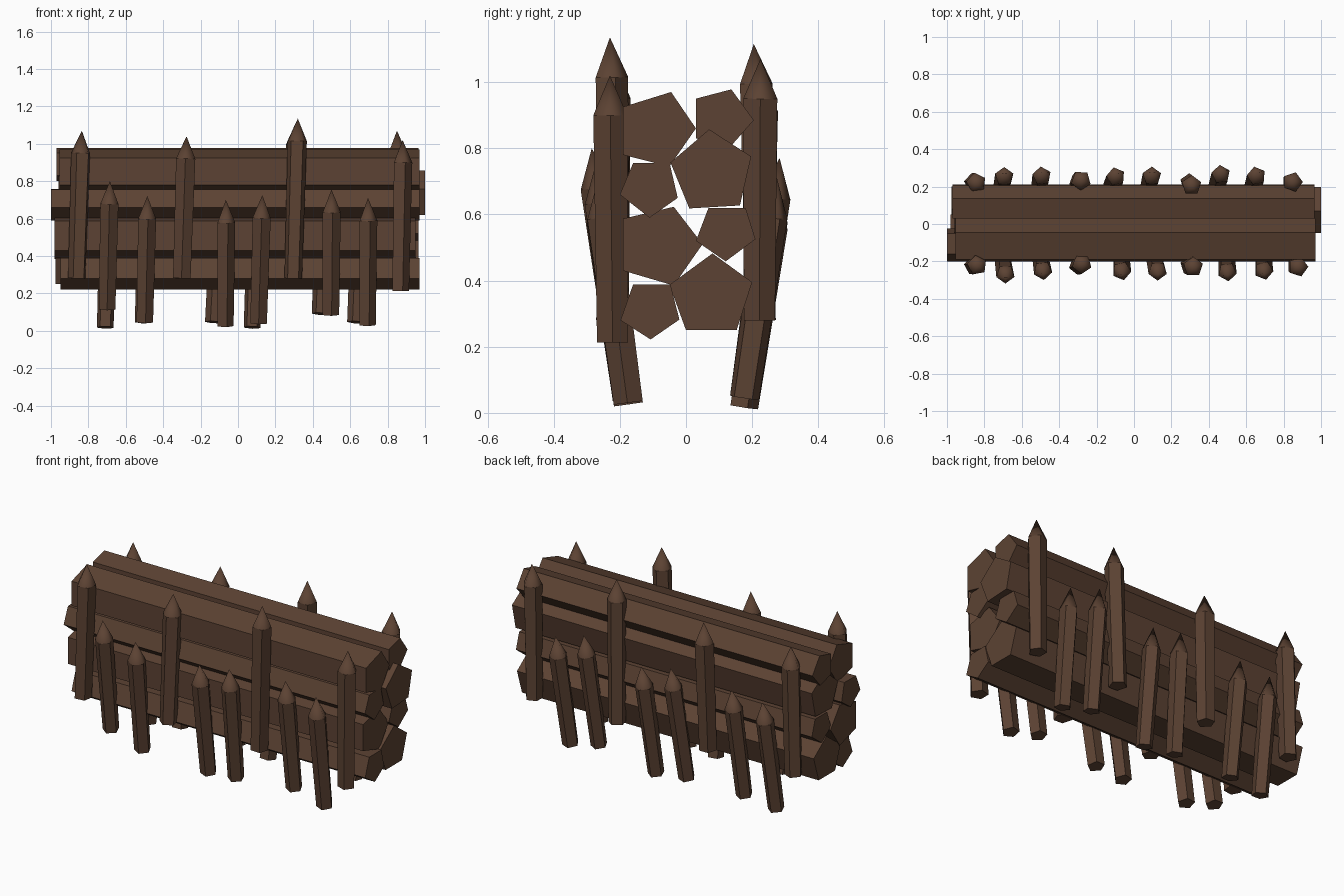
import bpy, bmesh, math
from mathutils import Vector

if "Cube" in bpy.data.objects:
    bpy.data.objects.remove(bpy.data.objects["Cube"])

wood = bpy.data.materials.new("dark_brown_wood")
wood.diffuse_color = (0.107, 0.055, 0.033, 1)
wood.use_nodes = True
wood.node_tree.nodes["Principled BSDF"].inputs["Base Color"].default_value = wood.diffuse_color


def finish(bm, name):
    bmesh.ops.recalc_face_normals(bm, faces=bm.faces)
    me = bpy.data.meshes.new(name)
    bm.to_mesh(me)
    bm.free()
    me.materials.append(wood)
    ob = bpy.data.objects.new(name, me)
    bpy.context.collection.objects.link(ob)


def log(name, x0, x1, section):
    """Five-sided log: a (y, z) section swept along x."""
    bm = bmesh.new()
    face = bm.faces.new([bm.verts.new((x0, y, z)) for y, z in section])
    ext = bmesh.ops.extrude_face_region(bm, geom=[face], use_keep_orig=True)
    moved = [v for v in ext["geom"] if isinstance(v, bmesh.types.BMVert)]
    bmesh.ops.translate(bm, vec=(x1 - x0, 0, 0), verts=moved)
    finish(bm, name)


def stake(name, foot, tip, r, turn):
    """Five-sided sharpened stake from foot to tip."""
    foot, tip = Vector(foot), Vector(tip)
    axis = (tip - foot).normalized()
    u = (Vector((1, 0, 0)) - axis * axis.x).normalized()
    v = axis.cross(u)
    neck = tip - axis * 0.12
    bm = bmesh.new()

    def ring(c, rad):
        return [bm.verts.new(c + rad * (u * math.cos(a) + v * math.sin(a)))
                for a in (turn + math.tau * i / 5 for i in range(5))]

    low, high = ring(foot, r * 0.95), ring(neck, r * 1.04)
    point = bm.verts.new(tip)
    bm.faces.new(low[::-1])
    for i in range(5):
        j = (i + 1) % 5
        bm.faces.new((low[i], low[j], high[j], high[i]))
        bm.faces.new((high[i], high[j], point)).smooth = True   # soft-shaded point
        bm.edges.get((high[i], high[j])).smooth = False
    finish(bm, name)


# Stacked logs: two columns of four
logs = [
    (-0.955, 0.97, [(-.19, .925), (-.045, .97), (.03, .86), (-.05, .745), (-.19, .78)]),
    (-0.97, 0.965, [(.03, .95), (.137, .978), (.205, .885), (.13, .80), (.03, .83)]),
    (-0.96, 1.0, [(.07, .857), (.197, .775), (.163, .627), (.01, .618), (-.047, .757)]),
    (-1.0, 0.97, [(-.16, .755), (-.05, .757), (-.025, .65), (-.11, .59), (-.20, .66)]),
    (-0.98, 0.95, [(-.19, .587), (-.037, .623), (.05, .51), (-.037, .385), (-.19, .43)]),
    (-0.97, 0.965, [(.068, .62), (.18, .62), (.21, .525), (.12, .458), (.03, .52)]),
    (-0.975, 0.965, [(.08, .482), (.20, .395), (.153, .25), (0, .25), (-.05, .387)]),
    (-0.95, 0.97, [(-.16, .388), (-.047, .388), (-.02, .282), (-.107, .222), (-.198, .28)]),
]
for i, (a, b, sec) in enumerate(logs):
    log(f"log_{i + 1}", a, b, sec)

# Tall upright stakes: foot x, foot z, tip x, tip y, tip z
tall = {
    -1: [(-.86, .28, -.835, -.22, 1.07), (-.30, .28, -.275, -.212, 1.04),
         (.295, .28, .32, -.23, 1.135), (.865, .213, .88, -.23, 1.02)],
    1: [(-.86, .28, -.84, .22, 1.03), (-.30, .28, -.28, .235, 1.03),
        (.295, .28, .31, .205, 1.115), (.84, .28, .85, .225, 1.07)],
}
# Short slanted stakes: foot x, foot z, tip x, tip y, tip z
short = {
    -1: [(-.70, .11, -.685, -.285, .80), (-.50, .04, -.485, -.265, .72),
         (-.07, .02, -.065, -.268, .70), (.11, .035, .13, -.268, .725),
         (.495, .08, .50, -.272, .755), (.69, .025, .695, -.265, .71)],
    1: [(-.71, .012, -.69, .272, .68), (-.505, .04, -.49, .275, .70),
        (-.13, .04, -.09, .27, .72), (.075, .012, .10, .275, .68),
        (.44, .085, .47, .283, .77), (.63, .04, .66, .275, .71)],
}
for side, label in ((-1, "front"), (1, "back")):
    for i, (fx, fz, tx, ty, tz) in enumerate(tall[side]):
        stake(f"{label}_tall_stake_{i + 1}", (fx, side * 0.222, fz), (tx, ty, tz),
              0.052, [0.5, 0.9, 0.3, 0.0][i])
    for i, (fx, fz, tx, ty, tz) in enumerate(short[side]):
        fy = side * (0.173 + 0.147 * (fz - 0.02))
        stake(f"{label}_short_stake_{i + 1}", (fx, fy, fz + 0.006), (tx, ty, tz),
              0.049, side * math.pi / 2 + 0.12 * (i % 3))
